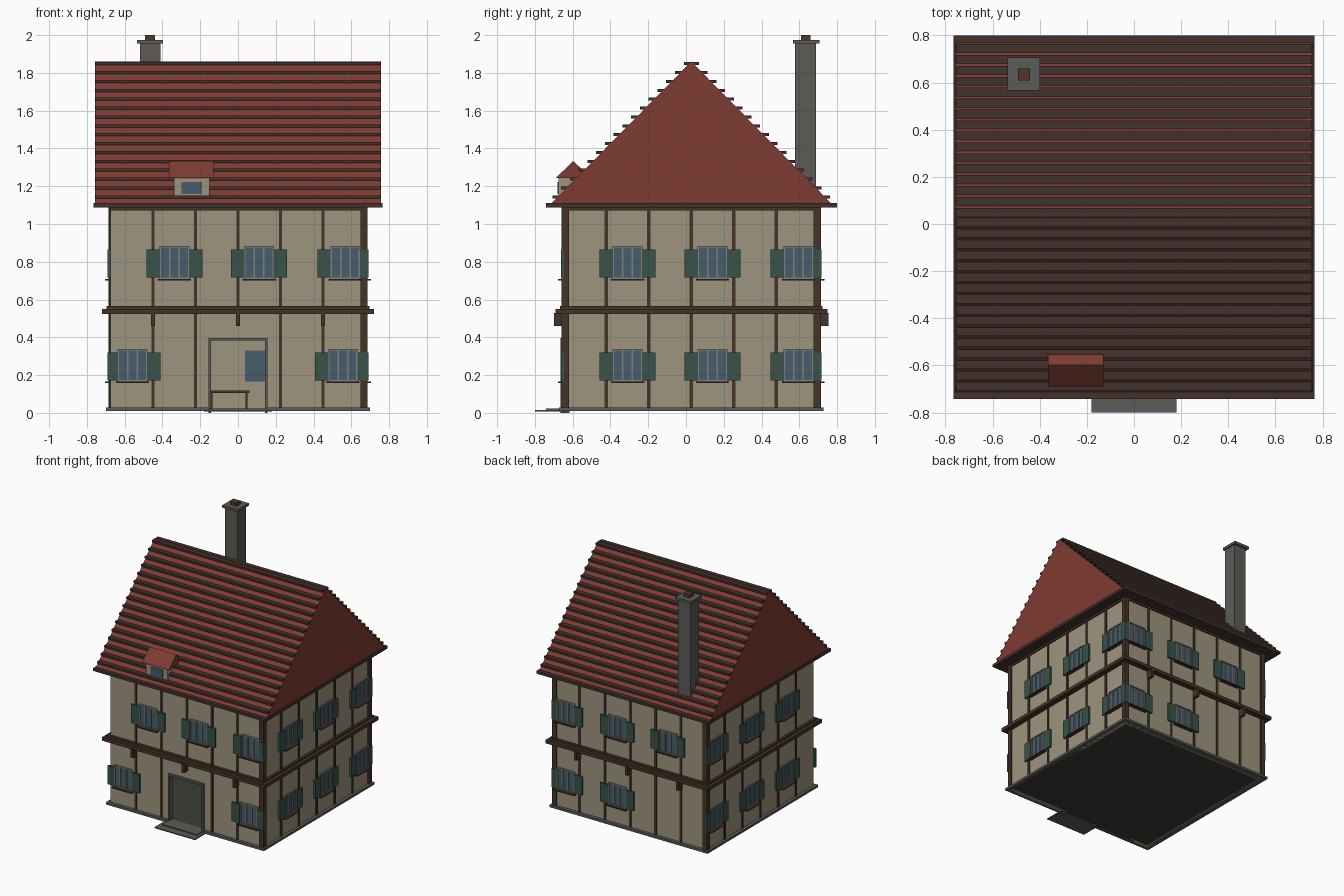
import bpy, bmesh
from mathutils import Matrix, Vector
from math import pi

if "Cube" in bpy.data.objects:
    bpy.data.objects.remove(bpy.data.objects["Cube"])

C = 0.028          # y of the house centre
H = 0.675          # half width of the walls

COL = {
    "cream": (0.34, 0.30, 0.21), "red": (0.21, 0.045, 0.033), "tile": (0.055, 0.032, 0.026),
    "timber": (0.06, 0.033, 0.021), "green": (0.039, 0.085, 0.066), "glass": (0.062, 0.11, 0.145),
    "stone": (0.105, 0.105, 0.095), "trim": (0.22, 0.22, 0.20), "floor": (0.045, 0.045, 0.04),
    "pot": (0.09, 0.035, 0.02),
}
MATS = {}
for n, c in COL.items():
    MATS[n] = bpy.data.materials.new(n)
    MATS[n].diffuse_color = (*c, 1)

parts = {}


def mesh_for(name, mat):
    if name not in parts:
        parts[name] = (bmesh.new(), mat)
    return parts[name][0]


def box(name, mat, x0, x1, y0, y1, z0, z1, xf=Matrix()):
    m = Matrix.Translation(((x0 + x1) / 2, (y0 + y1) / 2, (z0 + z1) / 2))
    m = xf @ m @ Matrix.Diagonal((x1 - x0, y1 - y0, z1 - z0, 1))
    bmesh.ops.create_cube(mesh_for(name, mat), size=1, matrix=m)


def side_box(k, name, mat, u0, u1, d0, d1, z0, z1):
    """Box on wall k (front, right, back, left): u runs along x or y, d points outward."""
    if k > 1:
        u0, u1 = -u1, -u0
    xf = Matrix.Translation((0, C, 0)) @ Matrix.Rotation(k * pi / 2, 4, 'Z')
    box(name, mat, u0, u1, -d1, -d0, z0, z1, xf)


def prism(name, mat, x0, x1, profile):
    bm = mesh_for(name, mat)
    f = bm.faces.new([bm.verts.new((x0, y, z)) for y, z in profile])
    r = bmesh.ops.extrude_face_region(bm, geom=[f])
    bmesh.ops.translate(bm, vec=Vector((x1 - x0, 0, 0)),
                        verts=[v for v in r["geom"] if isinstance(v, bmesh.types.BMVert)])


def window(k, c, z):
    # glass pane through the wall, frame, bars, sill and shutters
    side_box(k, "window_glass", "glass", c - 0.075, c + 0.075, H - 0.034, H + 0.004, z, z + 0.165)
    for u in (-0.075, -0.025, 0.025, 0.075):
        side_box(k, "window_frames", "trim", c + u - 0.004, c + u + 0.004, H, H + 0.011, z, z + 0.17)
    for zz in (z, z + 0.165):
        side_box(k, "window_frames", "trim", c - 0.079, c + 0.079, H, H + 0.011, zz, zz + 0.008)
    side_box(k, "window_sills", "timber", c - 0.088, min(c + 0.088, 0.70), H, H + 0.03, z - 0.008, z)
    side_box(k, "shutters", "green", max(c - 0.148, -0.69), c - 0.077, H, H + 0.015, z + 0.006, z + 0.156)
    side_box(k, "shutters", "green", c + 0.077, min(c + 0.148, 0.69), H, H + 0.015, z + 0.006, z + 0.156)


# walls, with a doorway in the front
for k in (1, 2, 3):
    side_box(k, "walls", "cream", -H, H, H - 0.03, H, 0.01, 1.09)
side_box(0, "walls", "cream", -H, -0.145, H - 0.03, H, 0.01, 1.09)
side_box(0, "walls", "cream", 0.145, H, H - 0.03, H, 0.01, 1.09)
side_box(0, "walls", "cream", -0.145, 0.145, H - 0.03, H, 0.385, 1.09)
box("floor", "floor", -H, H, C - H, C + H, 0.01, 0.022)

# timber framing
upper = (-0.337, 0.112, 0.568)
lower = {0: (-0.558, 0.555), 1: upper, 2: upper[1:], 3: upper}
for k in range(4):
    for u in (-0.45, -0.225, 0, 0.225, 0.45):
        low = 0.40 if (k == 0 and u == 0) else 0.02
        side_box(k, "studs", "timber", u - 0.009, u + 0.009, H - 0.005, H + 0.007, 0.55, 1.08)
        if low < 0.1:
            side_box(k, "studs", "timber", u - 0.009, u + 0.009, H - 0.005, H + 0.007, low, 0.53)
    side_box(k, "corner_posts", "timber", H - 0.027, H + 0.011, H - 0.027, H + 0.011, 0.02, 1.09)
    side_box(k, "top_plates", "timber", -H, H, H - 0.02, H + 0.009, 1.072, 1.09)
    for c in upper:
        window(k, c, 0.71)
    for c in lower[k]:
        window(k, c, 0.165)
    if k % 2 == 0:
        for u in (-0.45, 0, 0.45):
            side_box(k, "corbels", "timber", u - 0.011, u + 0.011, H - 0.01, 0.727, 0.46, 0.53)
box("floor_beam", "timber", -0.72, 0.72, C - 0.72, C + 0.72, 0.523, 0.55)
box("floor_beam", "timber", -0.695, 0.695, C - 0.695, C + 0.695, 0.55, 0.565)
for k in range(4):
    if k:
        side_box(k, "plinth", "stone", -0.70, 0.70, H - 0.02, 0.70, 0.01, 0.028)
    else:
        for s in (-1, 1):
            a, b = sorted((s * 0.15, s * 0.70))
            side_box(0, "plinth", "stone", a, b, H - 0.02, 0.70, 0.01, 0.028)

# door frame, steps and the table inside
for s in (-1, 1):
    side_box(0, "door_frame", "stone", s * 0.149 - 0.007, s * 0.149 + 0.007, H - 0.03, H + 0.018, 0, 0.395)
side_box(0, "door_frame", "stone", -0.156, 0.156, H - 0.03, H + 0.018, 0.382, 0.397)
box("steps", "stone", -0.18, 0.18, -0.80, -0.63, 0.008, 0.016)
box("steps", "stone", -0.155, 0.155, -0.74, -0.63, 0.016, 0.024)
box("table", "timber", -0.15, 0.06, 0.30, 0.45, 0.105, 0.118)
for x in (-0.14, 0.045):
    for y in (0.31, 0.44):
        box("table", "timber", x - 0.006, x + 0.006, y - 0.006, y + 0.006, 0.02, 0.106)

# roof body, eaves and tile courses
prism("roof", "red", -0.757, 0.757, [(C - 0.745, 1.105), (C + 0.745, 1.105), (C, 1.86)])
box("eaves", "tile", -0.765, 0.765, C - 0.77, C + 0.772, 1.088, 1.11)
for i in range(16):
    z = 1.145 + 0.047 * i
    w = 0.745 * (1.86 - z) / 0.755 + 0.03
    for s in (-1, 1):
        a, b = sorted((C + s * w, C + s * max(w - 0.09, 0.0)))
        box("roof_tiles", "tile", -0.755, 0.755, a, b, z - 0.009, z + 0.007)

# dormer
box("dormer_wall", "cream", -0.34, -0.15, -0.675, -0.52, 1.15, 1.25)
box("dormer_window", "glass", -0.30, -0.19, -0.681, -0.66, 1.16, 1.222)
prism("dormer_roof", "red", -0.365, -0.13, [(-0.69, 1.243), (-0.50, 1.243), (-0.597, 1.333)])

# chimney
box("chimney", "stone", -0.52, -0.41, 0.577, 0.687, 1.12, 1.96)
box("chimney_cap", "stone", -0.536, -0.398, 0.566, 0.706, 1.955, 1.975)
box("chimney_pot", "pot", -0.492, -0.44, 0.608, 0.66, 1.97, 2.0)

for name, (bm, mat) in parts.items():
    bmesh.ops.recalc_face_normals(bm, faces=bm.faces)
    me = bpy.data.meshes.new(name)
    bm.to_mesh(me)
    bm.free()
    me.materials.append(MATS[mat])
    bpy.context.collection.objects.link(bpy.data.objects.new(name, me))

for m in bpy.data.materials:
    if m.users and not m.is_grease_pencil:
        m.use_nodes = True
        m.node_tree.nodes["Principled BSDF"].inputs["Base Color"].default_value = m.diffuse_color
